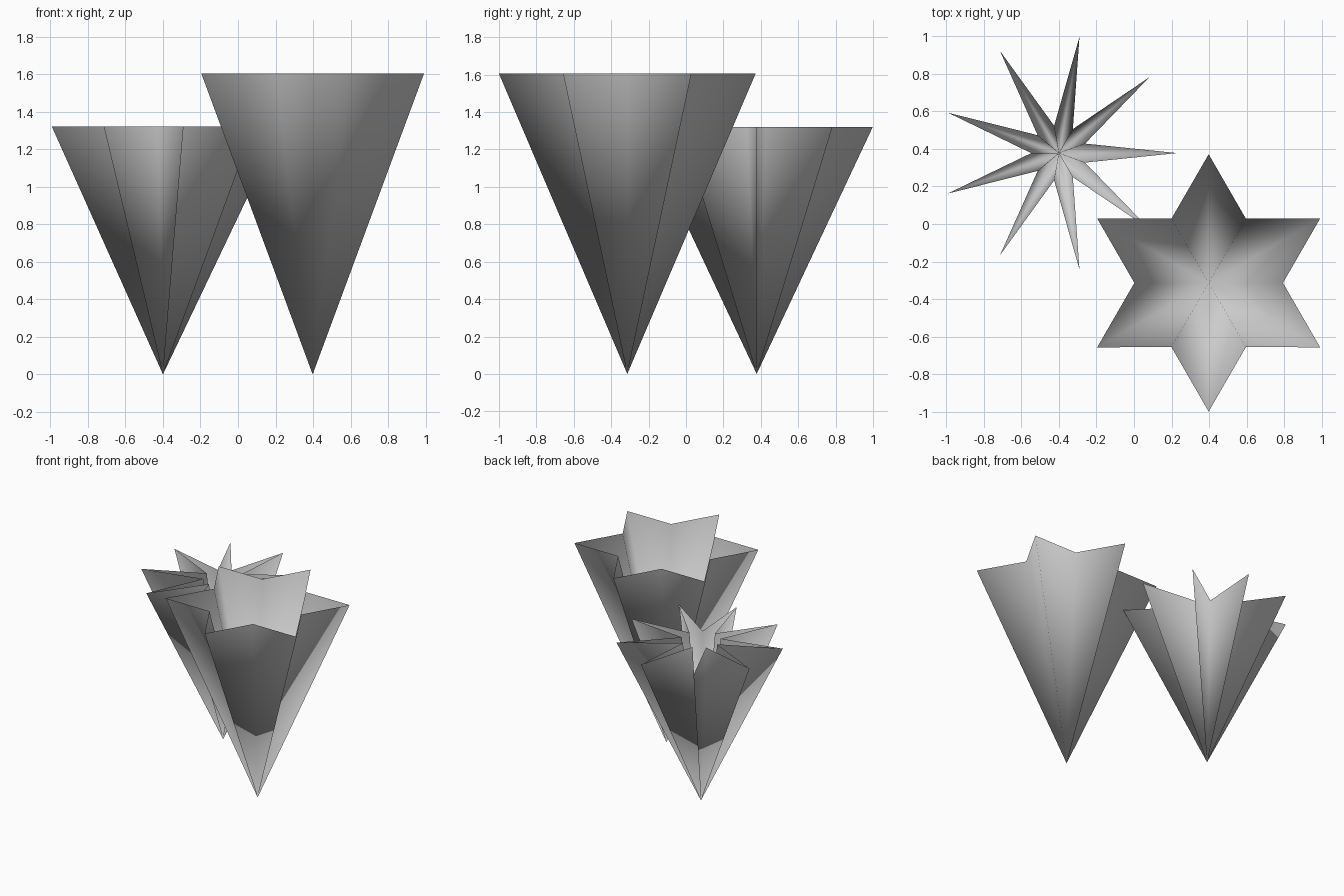
import bpy
import bmesh
from math import cos, sin, pi

default = bpy.data.objects.get("Cube")
if default:
    bpy.data.objects.remove(default, do_unlink=True)

# Single plain grey
grey = bpy.data.materials.new("light_grey")
grey.use_nodes = True
colour = (0.6, 0.6, 0.6, 1.0)
grey.diffuse_color = colour
grey.node_tree.nodes["Principled BSDF"].inputs["Base Color"].default_value = colour


def star_cone(name, centre, points, outer, inner, height, turn):
    """Open-topped, thin-walled cone with a star-shaped rim and its tip on the ground."""
    bm = bmesh.new()
    tip = bm.verts.new((0, 0, 0))
    rim = []
    for i in range(points * 2):
        radius = inner if i % 2 else outer
        angle = turn + i * pi / points
        rim.append(bm.verts.new((radius * cos(angle), radius * sin(angle), height)))
    for i, corner in enumerate(rim):
        face = bm.faces.new((tip, rim[(i + 1) % len(rim)], corner))
        face.smooth = True
    mesh = bpy.data.meshes.new(name)
    bm.to_mesh(mesh)
    bm.free()
    mesh.materials.append(grey)
    obj = bpy.data.objects.new(name, mesh)
    obj.location = (*centre, 0)
    bpy.context.collection.objects.link(obj)
    return obj


# Narrow nine-pointed cone at the back, broad six-pointed cone at the front
star_cone("nine_point_cone", (-0.4, 0.378), 9, 0.63, 0.148, 1.32, 0)
star_cone("six_point_cone", (0.398, -0.314), 6, 0.686, 0.396, 1.605, pi / 6)
